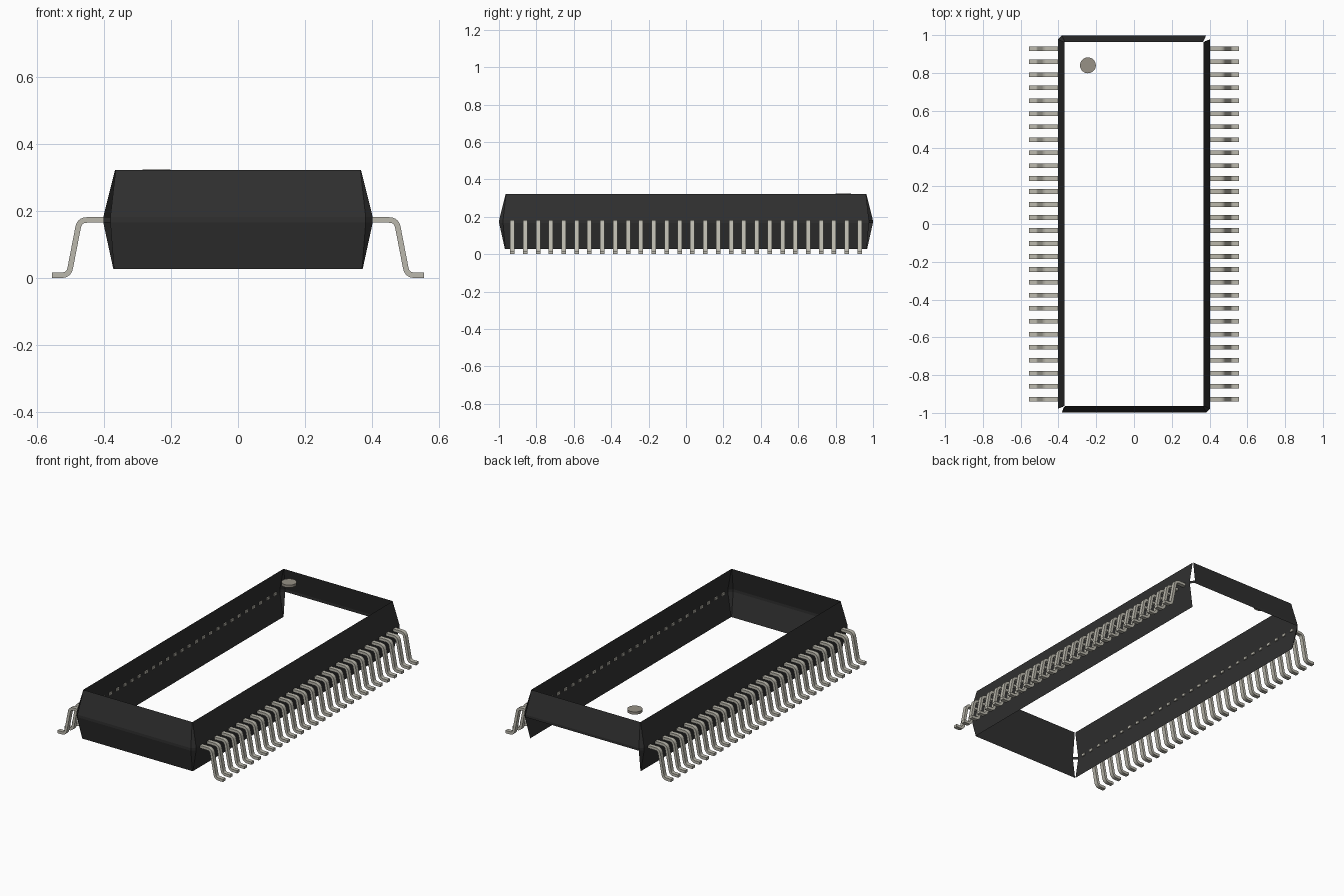
import bpy, bmesh, math
from mathutils import Vector

cube = bpy.data.objects.get("Cube")
if cube:
    bpy.data.objects.remove(cube, do_unlink=True)


def material(name, rgb):
    m = bpy.data.materials.new(name)
    m.use_nodes = True
    m.diffuse_color = (*rgb, 1)
    bsdf = m.node_tree.nodes["Principled BSDF"]
    bsdf.inputs["Base Color"].default_value = (*rgb, 1)
    bsdf.inputs["Roughness"].default_value = 0.6
    return m


BLACK = material("black_plastic", (0.029, 0.029, 0.029))
METAL = material("tin_metal", (0.50, 0.485, 0.42))
DOT = material("grey_marker", (0.31, 0.285, 0.24))


def make_object(name, bm, mat):
    me = bpy.data.meshes.new(name)
    bm.to_mesh(me)
    bm.free()
    me.materials.append(mat)
    ob = bpy.data.objects.new(name, me)
    bpy.context.collection.objects.link(ob)
    return ob


# Body shell: open at top and bottom, stacked rings with chamfered corners
def ring(bm, x, y, z, c):
    pts = [(x - c, -y), (x, -y + c), (x, y - c), (x - c, y),
           (-x + c, y), (-x, y - c), (-x, -y + c), (-x + c, -y)]
    return [bm.verts.new((px, py, z)) for px, py in pts]


bm = bmesh.new()
levels = [ring(bm, 0.373, 0.968, 0.027, 0.002),
          ring(bm, 0.403, 0.999, 0.166, 0.021),
          ring(bm, 0.403, 0.999, 0.182, 0.021),
          ring(bm, 0.368, 0.964, 0.323, 0.002)]
# Open segments per layer: 2 and 6 are open corners, 3 is the back end
open_segments = [{2, 3, 6}, set(), {2, 6}]
for low, high, skipped in zip(levels, levels[1:], open_segments):
    for i in range(8):
        if i not in skipped:
            j = (i + 1) % 8
            bm.faces.new((low[i], low[j], high[j], high[i]))
make_object("body_shell", bm, BLACK)


# Gull-wing pin: rounded centre line thickened into a bar
def rounded_path(corners, radius, steps=5):
    pts = [Vector(corners[0])]
    for a, b, c in zip(corners, corners[1:], corners[2:]):
        a, b, c = Vector(a), Vector(b), Vector(c)
        p = b + (a - b).normalized() * radius
        q = b + (c - b).normalized() * radius
        for k in range(steps + 1):
            t = k / steps
            pts.append(p * (1 - t) ** 2 + b * 2 * t * (1 - t) + q * t * t)
    pts.append(Vector(corners[-1]))
    return pts


PITCH, COUNT, WIDTH, THICK = 0.0688, 28, 0.024, 0.0165
path = rounded_path([(0.396, 0.1735), (0.474, 0.1735),
                     (0.506, 0.00825), (0.557, 0.00825)], 0.022)
start = -PITCH * (COUNT - 1) / 2
bm = bmesh.new()
sections = []
for i, p in enumerate(path):
    d = (path[min(i + 1, len(path) - 1)] - path[max(i - 1, 0)]).normalized()
    n = Vector((-d.y, d.x)) * THICK / 2
    sections.append([bm.verts.new((p.x + s * n.x, start + w * WIDTH / 2, p.y + s * n.y))
                     for s, w in ((1, -1), (1, 1), (-1, 1), (-1, -1))])
for a, b in zip(sections, sections[1:]):
    for i in range(4):
        j = (i + 1) % 4
        bm.faces.new((a[i], a[j], b[j], b[i]))
bm.faces.new(sections[0])
bm.faces.new(sections[-1])
bmesh.ops.recalc_face_normals(bm, faces=bm.faces)
pins = make_object("pins", bm, METAL)

# Repeat along the side, then mirror to the other side
array = pins.modifiers.new("row", 'ARRAY')
array.use_relative_offset = False
array.use_constant_offset = True
array.constant_offset_displace = (0, PITCH, 0)
array.count = COUNT
pins.modifiers.new("other_side", 'MIRROR').use_axis = (True, False, False)

# Round orientation marker
bpy.ops.mesh.primitive_cylinder_add(vertices=32, radius=0.042, depth=0.016,
                                    location=(-0.244, 0.84, 0.316))
marker = bpy.context.object
marker.name = "marker_dot"
marker.data.materials.append(DOT)

# Smooth the round parts, keep edges sharp
bpy.ops.object.select_all(action='DESELECT')
for ob in (pins, marker):
    ob.select_set(True)
bpy.context.view_layer.objects.active = pins
bpy.ops.object.shade_smooth_by_angle(angle=math.radians(35))
